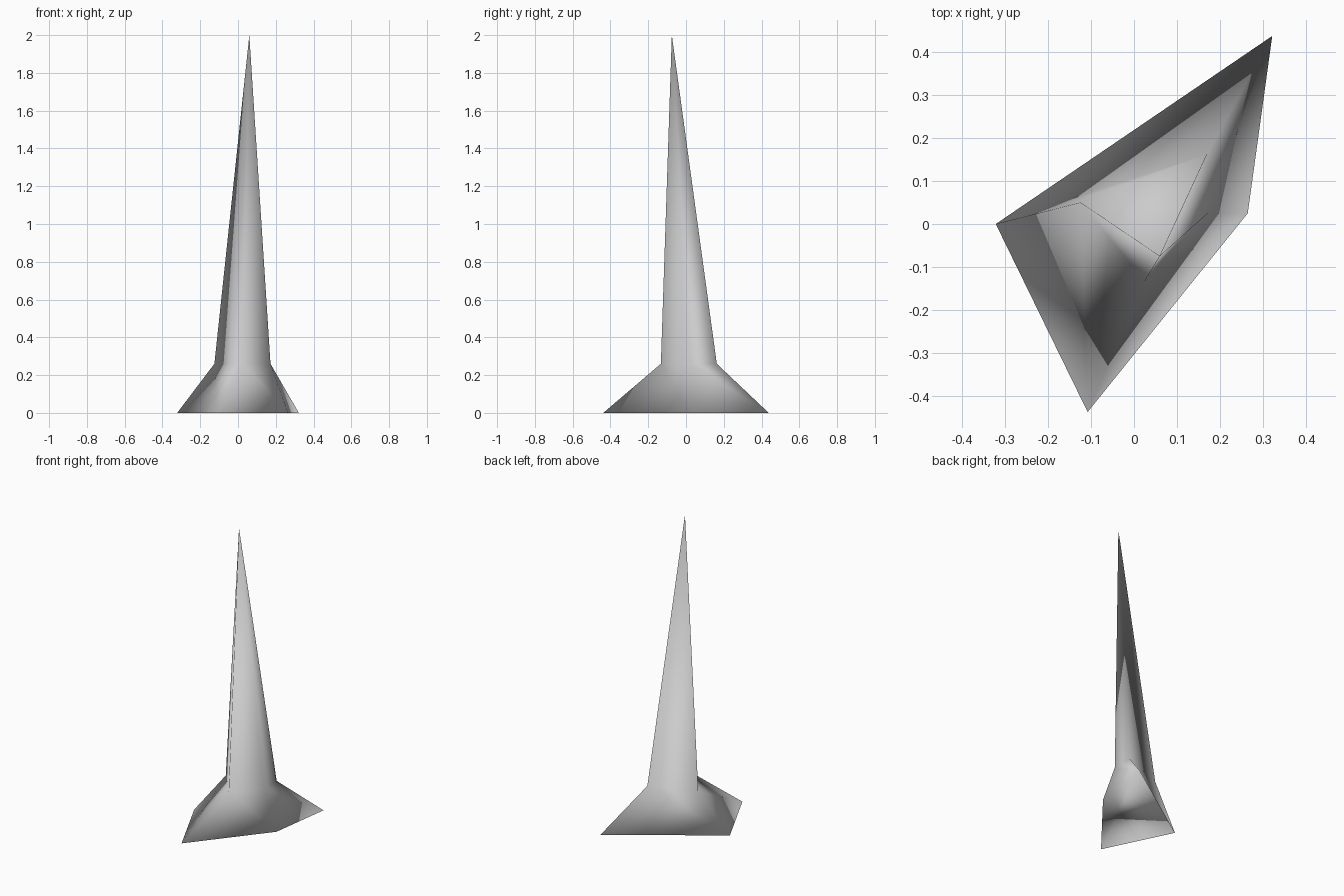
import bpy, bmesh

cube = bpy.data.objects.get("Cube")
if cube:
    bpy.data.objects.remove(cube)

# Plain grey stone
stone = bpy.data.materials.new("pale_grey")
stone.use_nodes = True
grey = (0.6, 0.6, 0.6, 1)
stone.diffuse_color = grey
stone.node_tree.nodes["Principled BSDF"].inputs["Base Color"].default_value = grey

# Outlines: flared foot on the ground, narrow neck, off-centre tip
foot = [(-0.322, 0.0), (-0.108, -0.438), (0.265, 0.025), (0.322, 0.438)]
neck = [(-0.125, 0.05), (0.025, -0.133), (0.172, 0.025), (0.17, 0.163)]
NECK_Z = 0.26

bm = bmesh.new()
low = [bm.verts.new((x, y, 0)) for x, y in foot]
mid = [bm.verts.new((x, y, NECK_Z)) for x, y in neck]
tip = bm.verts.new((0.06, -0.075, 2))

# Each side: two triangles for the flare, one for the spire
for i in range(len(low)):
    j = (i + 1) % len(low)
    bm.faces.new((low[i], low[j], mid[i]))
    bm.faces.new((low[j], mid[j], mid[i]))
    bm.faces.new((mid[i], mid[j], tip))
bm.faces.new(low[::-1])  # flat underside
for face in bm.faces:
    face.smooth = True
bm.normal_update()

mesh = bpy.data.meshes.new("spike")
bm.to_mesh(mesh)
bm.free()
mesh.materials.append(stone)
bpy.context.collection.objects.link(bpy.data.objects.new("spike", mesh))
